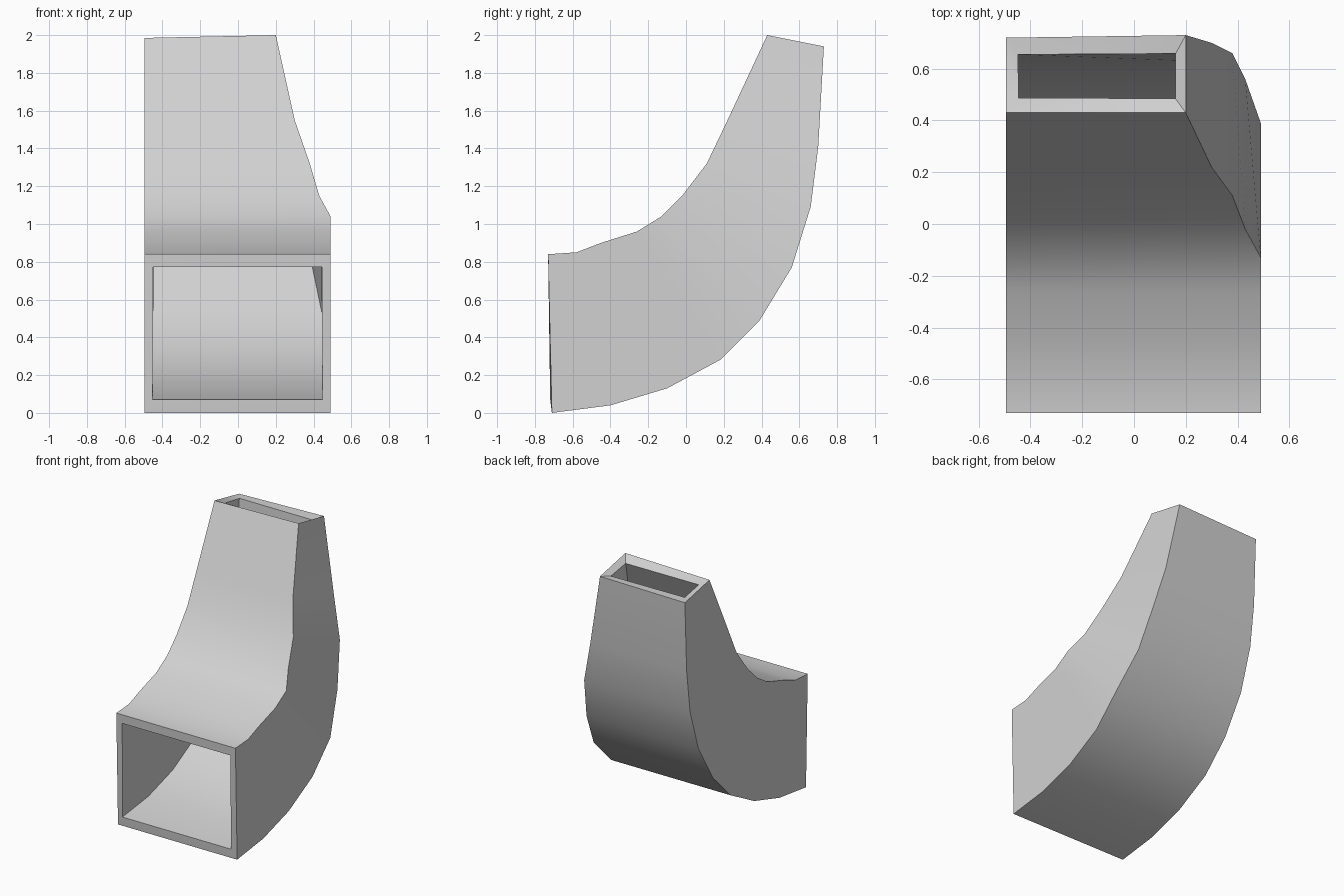
import bpy
import bmesh

cube = bpy.data.objects.get("Cube")
if cube:
    bpy.data.objects.remove(cube, do_unlink=True)

# Duct stations: inner bend (y, z), outer bend (y, z), x of the tapering side
STATIONS = [
    ((-0.73, 0.84), (-0.71, 0.00), 0.49),
    ((-0.58, 0.85), (-0.40, 0.04), 0.49),
    ((-0.45, 0.90), (-0.10, 0.13), 0.49),
    ((-0.26, 0.96), (0.18, 0.28), 0.49),
    ((-0.13, 1.04), (0.39, 0.49), 0.49),
    ((-0.02, 1.15), (0.56, 0.77), 0.43),
    ((0.11, 1.32), (0.66, 1.09), 0.38),
    ((0.22, 1.55), (0.70, 1.41), 0.30),
    ((0.43, 2.00), (0.73, 1.94), 0.20),
]
STRAIGHT_X = -0.495
WALL = 0.068
SQUEEZE = 0.66  # side walls are thinner than the bent walls

# Flat grey
grey = bpy.data.materials.new("grey")
grey.use_nodes = True
colour = (0.64, 0.64, 0.64, 1)
grey.diffuse_color = colour
grey.node_tree.nodes["Principled BSDF"].inputs["Base Color"].default_value = colour

# Loft rectangular rings along the bend
bm = bmesh.new()
rings = []
for inner, outer, side_x in STATIONS:
    corners = [(STRAIGHT_X, inner), (side_x, inner), (side_x, outer), (STRAIGHT_X, outer)]
    rings.append([bm.verts.new((x / SQUEEZE, y, z)) for x, (y, z) in corners])
for a, b in zip(rings, rings[1:]):
    for j in range(4):
        k = (j + 1) % 4
        bm.faces.new((a[j], a[k], b[k], b[j]))

# The upper mouth dips slightly towards the straight side
for corner in (rings[-1][0], rings[-1][3]):
    corner.co.z -= 0.015
rings[-1][3].co.y -= 0.01

mesh = bpy.data.meshes.new("duct_elbow")
bm.to_mesh(mesh)
bm.free()
mesh.materials.append(grey)
duct = bpy.data.objects.new("duct_elbow", mesh)
bpy.context.collection.objects.link(duct)

# Hollow wall, then squeeze sideways and shade
solid = duct.modifiers.new("wall", 'SOLIDIFY')
solid.thickness = WALL
solid.offset = -1
solid.use_even_offset = True
bpy.ops.object.select_all(action='DESELECT')
duct.select_set(True)
bpy.context.view_layer.objects.active = duct
bpy.ops.object.modifier_apply(modifier=solid.name)
duct.scale.x = SQUEEZE
bpy.ops.object.transform_apply(location=False, rotation=False, scale=True)
bpy.ops.object.shade_smooth_by_angle(angle=0.52)
